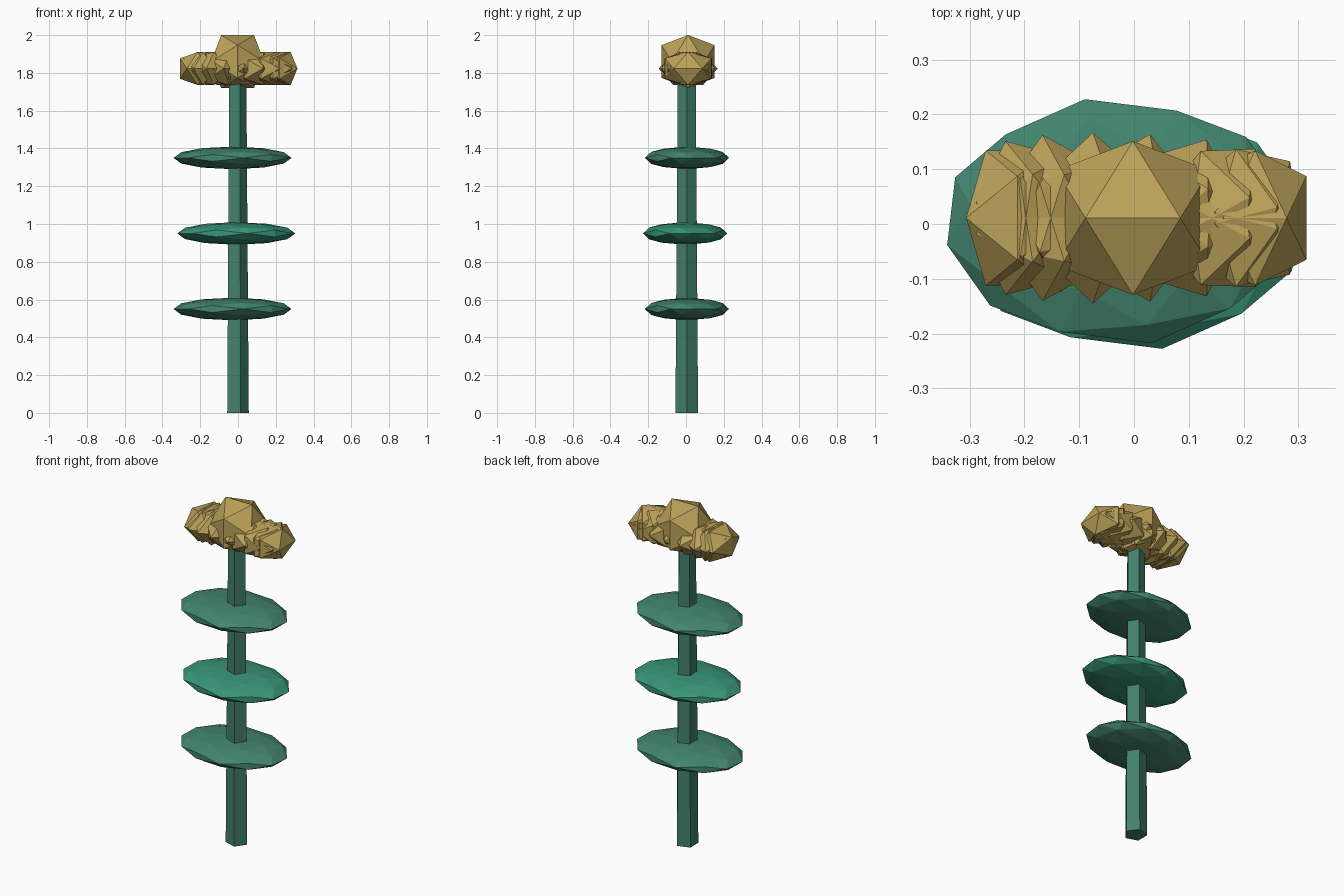
import bpy, bmesh, math
from mathutils import Matrix, Vector

if "Cube" in bpy.data.objects:
    bpy.data.objects.remove(bpy.data.objects["Cube"])


def material(name, color):
    m = bpy.data.materials.new(name)
    m.diffuse_color = (*color, 1)
    m.use_nodes = True
    m.node_tree.nodes["Principled BSDF"].inputs["Base Color"].default_value = m.diffuse_color
    return m


STEM = material("stem_green", (0.055, 0.22, 0.15))
LEAF = material("leaf_green", (0.055, 0.235, 0.16))
LEAF_MID = material("bright_leaf_green", (0.04, 0.30, 0.19))
GOLD = material("gold", (0.50, 0.36, 0.10))


def finish(bm, name, mat):
    mesh = bpy.data.meshes.new(name)
    bm.to_mesh(mesh)
    bm.free()
    mesh.materials.append(mat)
    ob = bpy.data.objects.new(name, mesh)
    bpy.context.collection.objects.link(ob)
    return ob


# Tilt that puts an icosahedron edge, rather than a corner, on top
def edge_up():
    bm = bmesh.new()
    bmesh.ops.create_icosphere(bm, subdivisions=1, radius=1)
    top = max(bm.verts, key=lambda v: v.co.z)
    e = top.link_edges[0]
    up = (e.verts[0].co + e.verts[1].co).normalized()
    along = (e.verts[1].co - e.verts[0].co).normalized()
    rot = Matrix((along, up.cross(along), up)).to_4x4()
    bm.free()
    return rot


EDGE_UP = edge_up()


# Faceted ball: turned first, then stretched along the world axes
def add_ball(bm, centre, size, turn=0.0, detail=1):
    m = (Matrix.Translation(centre) @ Matrix.Diagonal((*size, 1))
         @ Matrix.Rotation(turn, 4, 'Z') @ EDGE_UP)
    bmesh.ops.create_icosphere(bm, subdivisions=detail, radius=1, matrix=m)


# Five-sided tapering stem with a corner towards +x
bm = bmesh.new()
bmesh.ops.create_cone(bm, cap_ends=True, segments=5, radius1=0.063, radius2=0.05, depth=1.8,
                      matrix=Matrix.Translation((-0.006, 0.004, 0.9))
                      @ Matrix.Rotation(-math.pi / 2, 4, 'Z'))
finish(bm, "stem", STEM)

# Three flat leaves, the middle one shifted
for name, x, y, z, mat in (("lower_leaf", -0.029, 0.005, 0.55, LEAF),
                           ("middle_leaf", -0.009, -0.005, 0.95, LEAF_MID),
                           ("upper_leaf", -0.029, 0.005, 1.35, LEAF)):
    bm = bmesh.new()
    add_ball(bm, (x, y, z), (0.318, 0.227, 0.06), math.radians(11), 2)
    finish(bm, name, mat)

# Ring of overlapping faceted petals
PETALS = 16
bm = bmesh.new()
for i in range(PETALS):
    a = math.tau * i / PETALS
    add_ball(bm, (0.004 + 0.217 * math.cos(a), 0.011 + 0.012 * math.sin(a), 1.823),
             (0.11, 0.145, 0.103), a / 2)
finish(bm, "petals", GOLD)

# Flower centre
bm = bmesh.new()
add_ball(bm, (-0.002, 0.011, 1.86), (0.165, 0.165, 0.165))
finish(bm, "flower_centre", GOLD)
